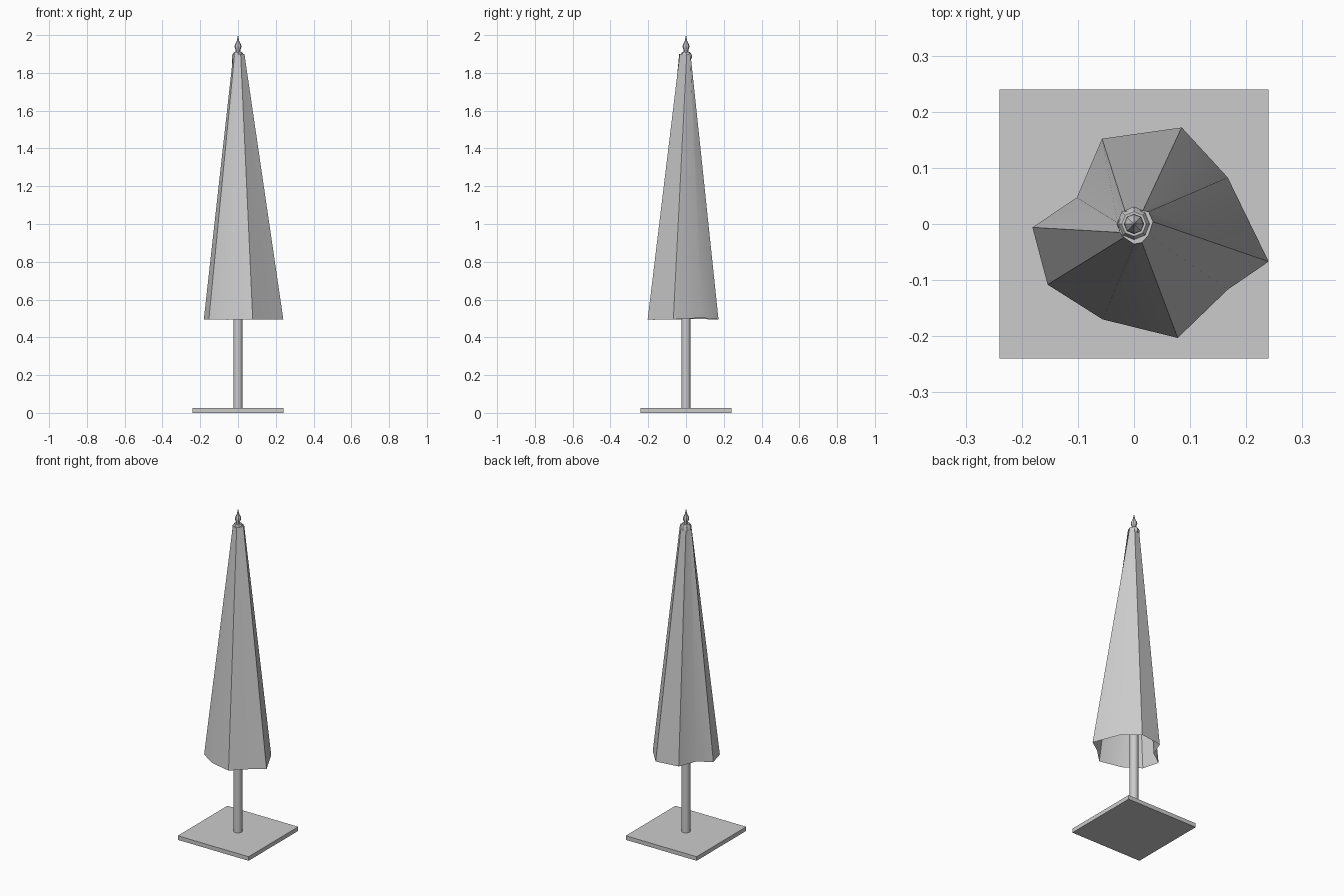
import bpy, bmesh, math

if "Cube" in bpy.data.objects:
    bpy.data.objects.remove(bpy.data.objects["Cube"])


def add_mesh(name, bm, angle=None):
    bmesh.ops.recalc_face_normals(bm, faces=bm.faces)
    mesh = bpy.data.meshes.new(name)
    bm.to_mesh(mesh)
    bm.free()
    obj = bpy.data.objects.new(name, mesh)
    bpy.context.collection.objects.link(obj)
    if angle:
        bpy.context.view_layer.objects.active = obj
        obj.select_set(True)
        bpy.ops.object.shade_smooth_by_angle(angle=math.radians(angle))
        obj.select_set(False)
    return obj


def bridge(bm, a, b):
    n = len(a)
    for i in range(n):
        bm.faces.new((a[i], a[(i + 1) % n], b[(i + 1) % n], b[i]))


def lathe(name, profile, sides, angle=35):
    """Closed solid of revolution around z from (radius, height) pairs."""
    bm = bmesh.new()
    rings = []
    for r, z in profile:
        rings.append([bm.verts.new((r * math.cos(math.tau * i / sides),
                                    r * math.sin(math.tau * i / sides), z))
                      for i in range(sides)])
    for a, b in zip(rings, rings[1:]):
        bridge(bm, a, b)
    bm.faces.new(rings[0])
    bm.faces.new(rings[-1])
    return add_mesh(name, bm, angle)


# Square foot plate
bm = bmesh.new()
bmesh.ops.create_cube(bm, size=1)
for v in bm.verts:
    v.co = (v.co.x * 0.48, v.co.y * 0.48, (v.co.z + 0.5) * 0.025)
add_mesh("base_plate", bm)

# Pole running up inside the folded canopy
lathe("pole", [(0.024, 0.025), (0.024, 1.9)], 10, 45)

# Folded canopy: irregular hem drawn up to a small collar, open below
hem = [(0.085, 0.172, 0.495), (-0.057, 0.152, 0.495), (-0.102, 0.047, 0.497),
       (-0.181, -0.006, 0.495), (-0.154, -0.108, 0.495), (-0.056, -0.17, 0.493),
       (0.078, -0.203, 0.495), (0.167, -0.117, 0.495), (0.24, -0.067, 0.495),
       (0.167, 0.083, 0.503)]
collar = [(0.016, 0.024), (-0.016, 0.023), (-0.029, 0.002), (-0.025, -0.015),
          (-0.018, -0.024), (0.0, -0.036), (0.014, -0.033), (0.026, -0.02),
          (0.034, 0.004), (0.026, 0.022)]
bm = bmesh.new()
low = [bm.verts.new(p) for p in hem]
top = [bm.verts.new((x, y, 1.9)) for x, y in collar]
bridge(bm, low, top)
bm.faces.new(top)
add_mesh("folded_canopy", bm, 40)

# Collar cap and pointed finial
lathe("top_cap", [(0.031, 1.875), (0.031, 1.895), (0.022, 1.91)], 8)
lathe("finial", [(0.013, 1.905), (0.012, 1.92), (0.018, 1.938), (0.017, 1.948),
                 (0.009, 1.963), (0.006, 1.972), (0.0005, 2.0)], 8)
